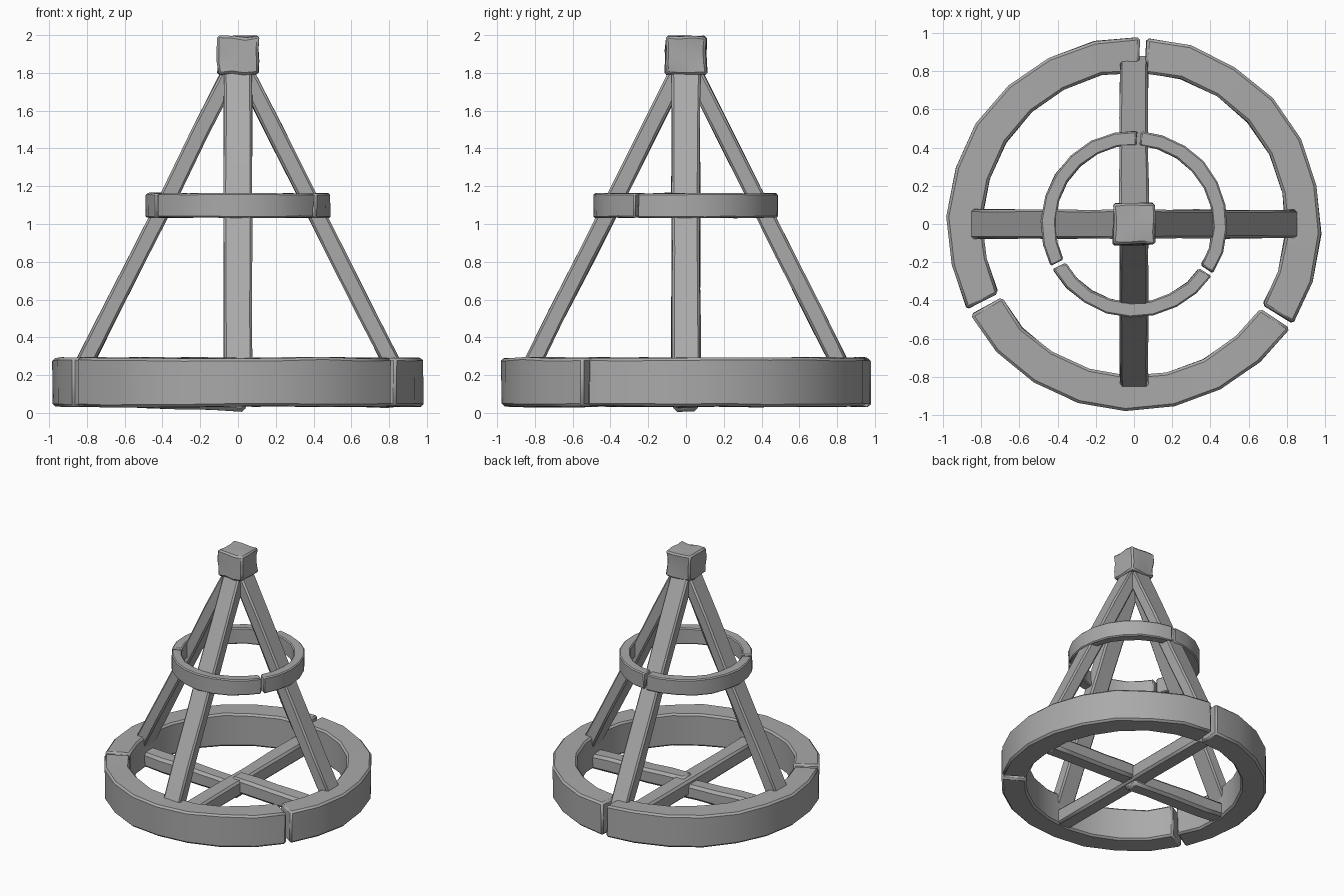
import bpy, bmesh, math, random
from mathutils import Vector

random.seed(7)

cube = bpy.data.objects.get("Cube")
if cube:
    bpy.data.objects.remove(cube, do_unlink=True)

grey = bpy.data.materials.new("worn_grey")
grey.use_nodes = True
colour = (0.4, 0.4, 0.4, 1)
grey.diffuse_color = colour
grey.node_tree.nodes["Principled BSDF"].inputs["Base Color"].default_value = colour


def finish(name, bm, bevel, wobble):
    """Roughen the shape, then give it soft worn edges."""
    for v in bm.verts:
        v.co += Vector([random.uniform(-wobble, wobble) for _ in range(3)])
    bmesh.ops.recalc_face_normals(bm, faces=bm.faces)
    mesh = bpy.data.meshes.new(name)
    bm.to_mesh(mesh)
    bm.free()
    mesh.materials.append(grey)
    obj = bpy.data.objects.new(name, mesh)
    bpy.context.collection.objects.link(obj)
    mod = obj.modifiers.new("worn_edges", 'BEVEL')
    mod.width = bevel
    mod.segments = 1
    mod.limit_method = 'ANGLE'
    mod.angle_limit = math.radians(45)
    bpy.ops.object.select_all(action='DESELECT')
    obj.select_set(True)
    bpy.context.view_layer.objects.active = obj
    bpy.ops.object.shade_smooth_by_angle(angle=math.radians(32))
    return obj


def skin(sections):
    """Join a row of four-cornered sections into a closed solid."""
    bm = bmesh.new()
    rows = [[bm.verts.new(p) for p in s] for s in sections]
    for a, b in zip(rows, rows[1:]):
        for i in range(4):
            j = (i + 1) % 4
            bm.faces.new((a[i], a[j], b[j], b[i]))
    bm.faces.new(rows[0])
    bm.faces.new(rows[-1])
    return bm


def beam(name, start, end, width, thick, cuts=5, bevel=0.012, wobble=0.004):
    """Straight timber between two points, its width kept level."""
    start, end = Vector(start), Vector(end)
    along = (end - start).normalized()
    side = along.cross(Vector((0, 0, 1))).normalized()
    up = side.cross(along)
    corners = [side * (width / 2 * s) + up * (thick / 2 * t)
               for s, t in ((-1, -1), (1, -1), (1, 1), (-1, 1))]
    sections = [[start.lerp(end, k / cuts) + c for c in corners]
                for k in range(cuts + 1)]
    return finish(name, skin(sections), bevel, wobble)


def ring(name, inner, outer, low, high, gap, bevel, wobble):
    """Ring made of three curved pieces with narrow joints."""
    joints = [math.radians(a) for a in (87, 208, 327, 447)]
    steps = 8
    for n in range(3):
        sections = []
        for k in range(steps + 1):
            t = k / steps
            a = joints[n] * (1 - t) + joints[n + 1] * t
            shift = gap / 2 * (1 if k == 0 else -1 if k == steps else 0)
            section = []
            for r, z in ((inner, low), (outer, low), (outer, high), (inner, high)):
                b = a + shift / r
                section.append((r * math.cos(b), r * math.sin(b), z))
            sections.append(section)
        finish(f"{name}_piece_{n + 1}", skin(sections), bevel, wobble)


# Rings
ring("base_ring", 0.795, 0.98, 0.033, 0.292, 0.03, 0.014, 0.005)
ring("middle_ring", 0.412, 0.488, 1.033, 1.163, 0.02, 0.008, 0.003)

# Sloping legs
for name, dx, dy in (("left_leg", 1, 0), ("right_leg", -1, 0),
                     ("front_leg", 0, -1), ("back_leg", 0, 1)):
    beam(name, (0.845 * dx, 0.845 * dy, 0.2), (0.035 * dx, 0.035 * dy, 1.81),
         0.15, 0.094)

# Crossed floor beams
beam("floor_beam_long", (0, -0.82, 0.1), (0, 0.82, 0.1), 0.13, 0.12, bevel=0.016)
beam("floor_beam_right", (-0.82, 0, 0.1), (0.04, 0, 0.066), 0.13, 0.12, bevel=0.02)
beam("floor_beam_left", (-0.02, 0, 0.115), (0.82, 0, 0.085), 0.13, 0.12, bevel=0.02)

# Lumpy top block
bm = bmesh.new()
bmesh.ops.create_cube(bm, size=1)
bmesh.ops.subdivide_edges(bm, edges=bm.edges[:], cuts=2, use_grid_fill=True)
for v in bm.verts:
    v.co = Vector((v.co.x * 0.215, v.co.y * 0.215, 1.893 + v.co.z * 0.198))
finish("top_block", bm, 0.012, 0.008)
